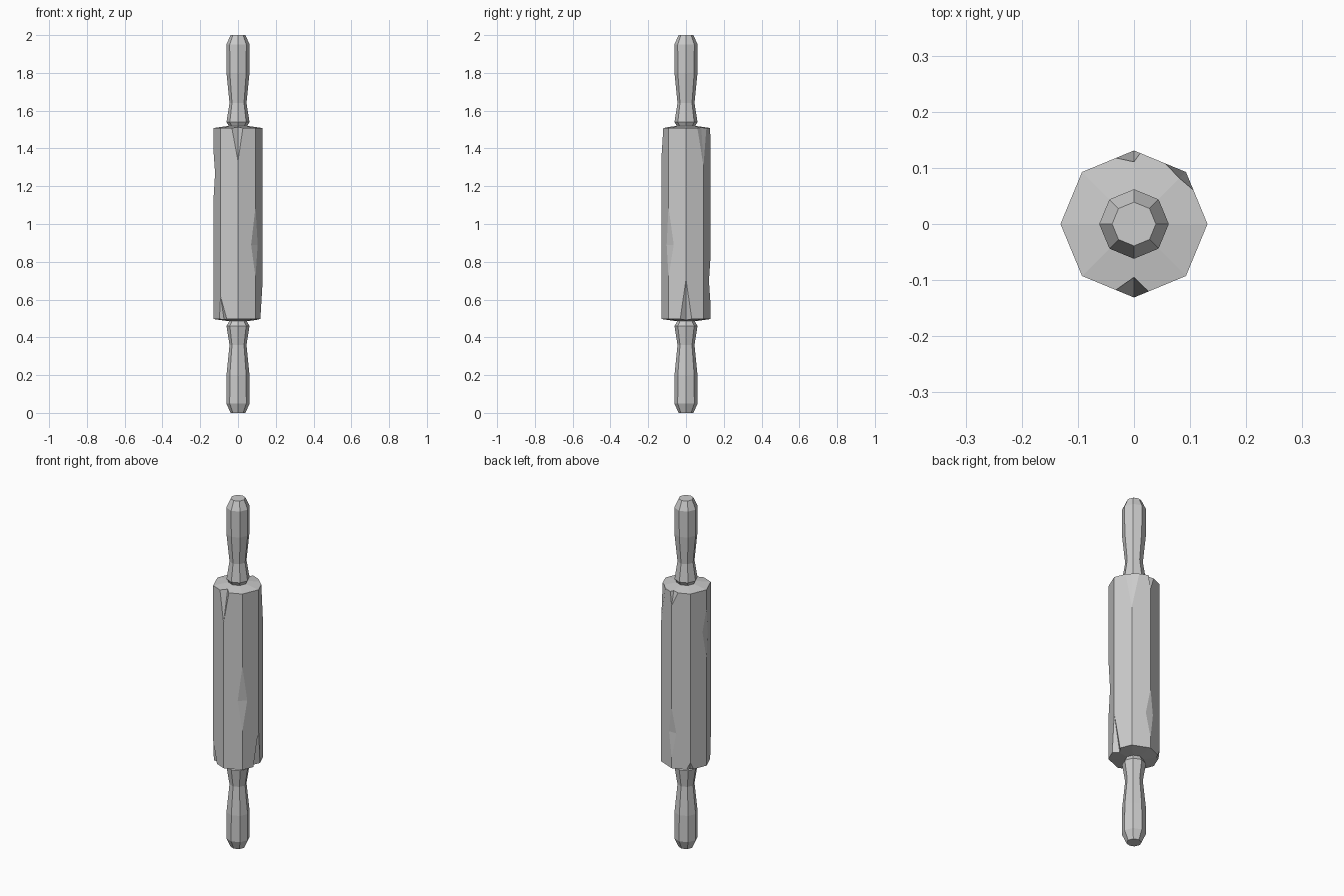
import bpy, bmesh
from math import cos, sin, pi, radians
from mathutils import Vector

if "Cube" in bpy.data.objects:
    bpy.data.objects.remove(bpy.data.objects["Cube"])

R = 0.131
Z0, Z1 = 0.497, 1.508


def add_object(name, bm):
    bmesh.ops.recalc_face_normals(bm, faces=bm.faces)
    me = bpy.data.meshes.new(name)
    bm.to_mesh(me)
    bm.free()
    ob = bpy.data.objects.new(name, me)
    bpy.context.collection.objects.link(ob)
    return ob


def lathe(name, profile, sides=8):
    # octagonal turned part from (radius, height) pairs
    bm = bmesh.new()
    rings = [[bm.verts.new((r * cos(2 * pi * i / sides), r * sin(2 * pi * i / sides), z))
              for i in range(sides)] for r, z in profile]
    for a, b in zip(rings, rings[1:]):
        for i in range(sides):
            j = (i + 1) % sides
            bm.faces.new((a[i], a[j], b[j], b[i]))
    bm.faces.new(rings[0][::-1])
    bm.faces.new(rings[-1])
    return add_object(name, bm)


def polar(deg, z, r=R):
    return Vector((r * cos(radians(deg)), r * sin(radians(deg)), z))


def chip(ob, points):
    # subtract the convex hull of the points
    bm = bmesh.new()
    for p in points:
        bm.verts.new(p)
    res = bmesh.ops.convex_hull(bm, input=bm.verts[:])
    bmesh.ops.delete(bm, geom=list({v for v in res["geom_interior"] + res["geom_unused"]
                                    if isinstance(v, bmesh.types.BMVert)}), context='VERTS')
    cutter = add_object("chip_cutter", bm)
    mod = ob.modifiers.new("chip", 'BOOLEAN')
    mod.operation = 'DIFFERENCE'
    mod.solver = 'EXACT'
    mod.object = cutter
    cutter.hide_render = True
    cutter.hide_set(True)


def side_points(deg, z, t_ccw, t_cw):
    p = polar(deg, z)
    return p.lerp(polar(deg + 45, z), t_ccw), p.lerp(polar(deg - 45, z), t_cw)


def end_chip(ob, deg, top, apex_z, t_ccw, t_cw, inner):
    z = Z1 if top else Z0
    i = polar(deg, z, inner)
    ring = [i, polar(deg, z, 0.2)] + [i + (p - i) * 1.1 for p in side_points(deg, z, t_ccw, t_cw)]
    lift = Vector((0, 0, 0.04 if top else -0.04))
    chip(ob, ring + [p + lift for p in ring] + [polar(deg, apex_z, R + 0.0005)])


def edge_dent(ob, deg, lo, mid, hi, t_ccw, t_cw):
    a, b = side_points(deg, mid, t_ccw, t_cw)
    c = polar(deg, mid, 0.2)
    a, b = [p + (p - (a + b) / 2) * 0.1 for p in (a, b)]
    chip(ob, [polar(deg, lo, R + 0.0005), polar(deg, hi, R + 0.0005), a, b, c])


# roller body with slightly domed ends
body = lathe("roller_body", [(0.045, Z0 - 0.012), (R, Z0), (R, Z1), (0.045, Z1 + 0.012)])

# chips in the rims
for args in [(270, True, 1.33, 0.28, 0.35, 0.095),
             (45, True, 1.30, 0.40, 0.35, 0.115),
             (90, True, 1.43, 0.35, 0.12, 0.111),
             (0, False, 0.71, 0.33, 0.33, 0.095),
             (225, False, 0.62, 0.36, 0.15, 0.105),
             (135, False, 0.54, 0.20, 0.20, 0.115)]:
    end_chip(body, *args)

# dents along the long edges
for args in [(315, 0.71, 0.89, 1.10, 0.30, 0.25),
             (180, 1.10, 1.27, 1.41, 0.25, 0.25),
             (90, 0.55, 0.70, 0.85, 0.25, 0.25)]:
    edge_dent(body, *args)

# turned handles, the lower one mirrored
grip = [(0.042, 1.50), (0.050, 1.522), (0.061, 1.54), (0.045, 1.64),
        (0.061, 1.80), (0.062, 1.95), (0.039, 2.0)]
lathe("top_handle", grip)
lathe("bottom_handle", [(r, 2 - z) for r, z in grip])
